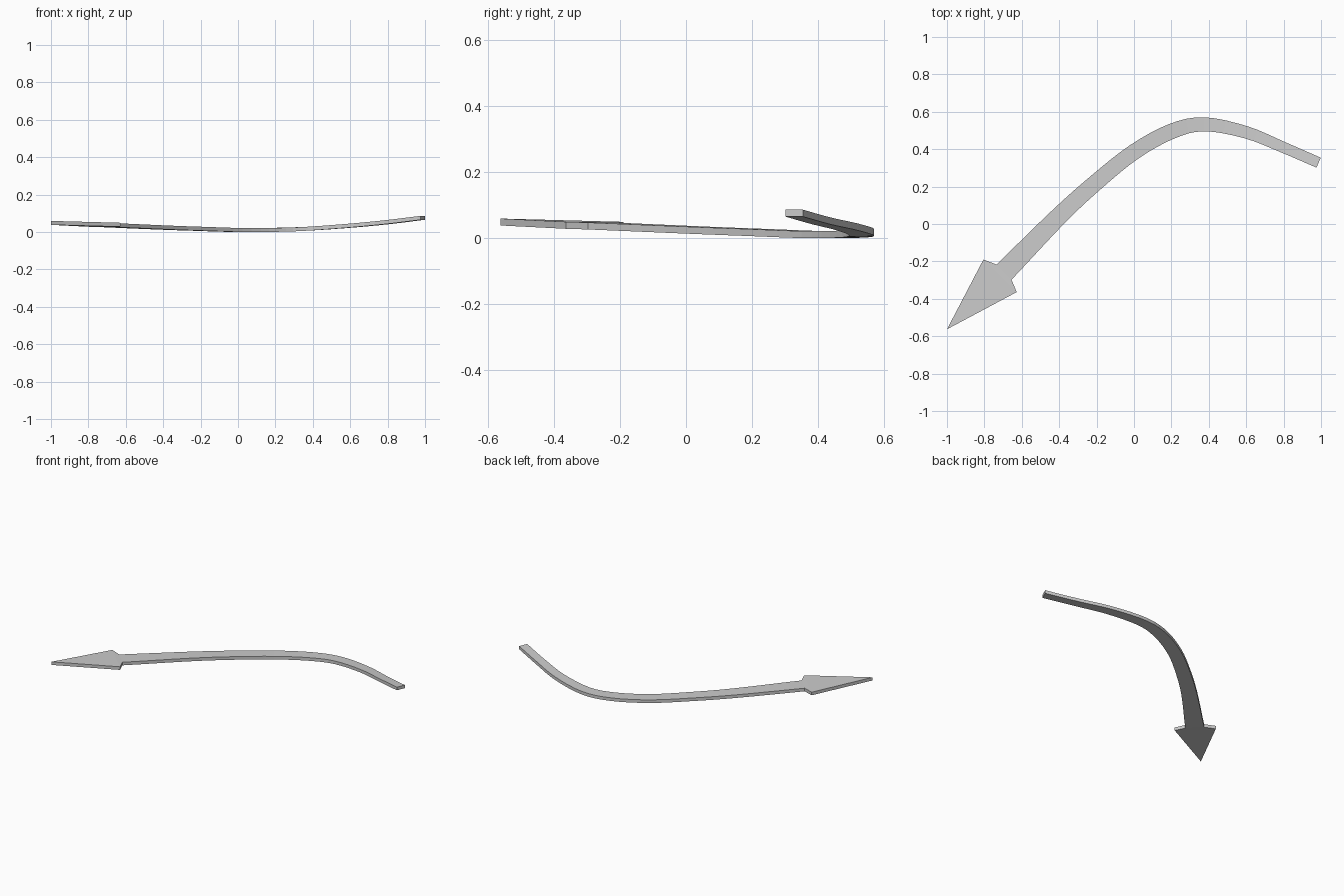
import bpy, bmesh
from mathutils import Vector

if "Cube" in bpy.data.objects:
    bpy.data.objects.remove(bpy.data.objects["Cube"])

THICK = 0.021

# centreline stations of the shaft: x, y, width, underside z
path = [
    (0.987, 0.328, 0.058, 0.065), (0.80, 0.409, 0.059, 0.042),
    (0.60, 0.490, 0.066, 0.023), (0.375, 0.533, 0.075, 0.007),
    (0.20, 0.495, 0.082, 0.001), (0.0, 0.385, 0.084, 0.0),
    (-0.20, 0.225, 0.088, 0.006), (-0.40, 0.043, 0.095, 0.013),
    (-0.695, -0.258, 0.115, 0.026),
]


def smooth_path(pts, steps):
    """Catmull-Rom sampling through the stations."""
    p = [Vector(q) for q in pts]
    p = [2 * p[0] - p[1]] + p + [2 * p[-1] - p[-2]]
    out = []
    for i in range(1, len(p) - 2):
        a, b, c, d = p[i - 1:i + 3]
        for s in range(steps):
            t = s / steps
            out.append(0.5 * (2 * b + (c - a) * t + (2 * a - 5 * b + 4 * c - d) * t * t
                              + (3 * b - a - 3 * c + d) * t ** 3))
    return out + [p[-2]]


# left and right edges of the ribbon
samples = smooth_path(path, 4)
pairs = []
for i, s in enumerate(samples):
    d = samples[min(i + 1, len(samples) - 1)] - samples[max(i - 1, 0)]
    n = Vector((d.y, -d.x, 0)).normalized() * s[2] / 2
    c = Vector((s[0], s[1], s[3]))
    pairs.append((c + n, c - n))

# arrow head: notch, swept barbs, tip
pairs[-1] = (Vector((-0.735, -0.217, 0.026)), Vector((-0.655, -0.298, 0.026)))
pairs.append((Vector((-0.805, -0.19, 0.028)), Vector((-0.627, -0.364, 0.028))))
tip = Vector((-1.0, -0.563, 0.038))

# closed slab from the outline strip
bm = bmesh.new()
up = Vector((0, 0, THICK))
layers = []
for off in (Vector(), up):
    rows = [(bm.verts.new(a + off), bm.verts.new(b + off)) for a, b in pairs]
    end = bm.verts.new(tip + off)
    for (a, b), (c, d) in zip(rows, rows[1:]):
        bm.faces.new((a, b, d, c))
    bm.faces.new((rows[-1][0], rows[-1][1], end))
    layers.append([r[0] for r in rows] + [end] + [r[1] for r in reversed(rows)])
low, high = layers
for i in range(len(low)):
    j = (i + 1) % len(low)
    bm.faces.new((low[i], low[j], high[j], high[i]))
bmesh.ops.recalc_face_normals(bm, faces=bm.faces)

mesh = bpy.data.meshes.new("curved_arrow")
bm.to_mesh(mesh)
bm.free()
arrow = bpy.data.objects.new("curved_arrow", mesh)
bpy.context.collection.objects.link(arrow)
